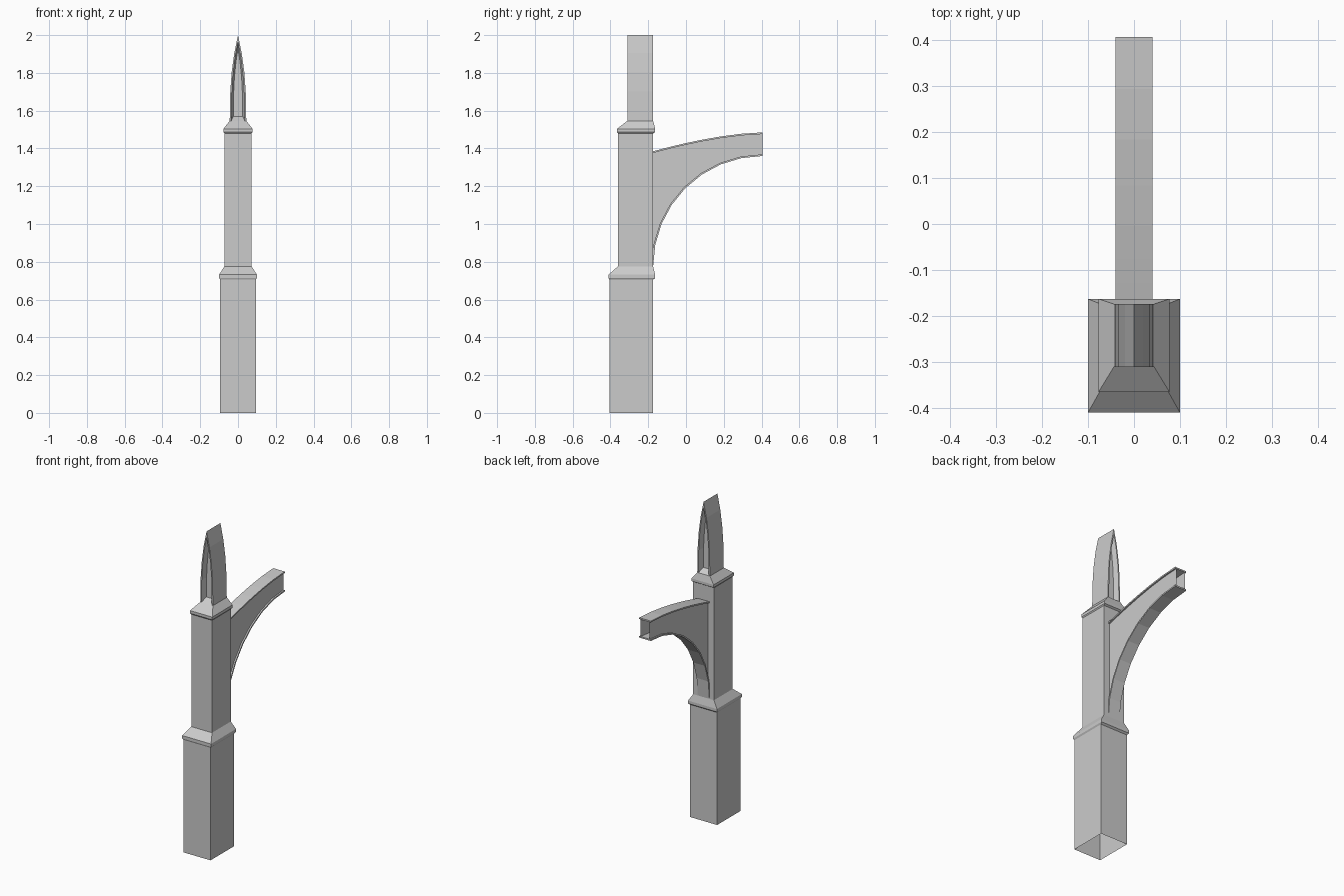
import bpy
import bmesh
import math

cube = bpy.data.objects.get("Cube")
if cube:
    bpy.data.objects.remove(cube, do_unlink=True)

stone = bpy.data.materials.new("grey_stone")
stone.use_nodes = True
stone.diffuse_color = (0.6, 0.6, 0.6, 1)
stone.node_tree.nodes["Principled BSDF"].inputs["Base Color"].default_value = (0.6, 0.6, 0.6, 1)


def finish(name, bm):
    bmesh.ops.recalc_face_normals(bm, faces=bm.faces)
    mesh = bpy.data.meshes.new(name)
    bm.to_mesh(mesh)
    bm.free()
    mesh.materials.append(stone)
    obj = bpy.data.objects.new(name, mesh)
    bpy.context.collection.objects.link(obj)
    return obj


def loft(name, loops, closed=True, caps=(False, False)):
    """Skin a series of point loops, optionally closing the ends."""
    bm = bmesh.new()
    rows = [[bm.verts.new(p) for p in loop] for loop in loops]
    n = len(rows[0])
    for a, b in zip(rows, rows[1:]):
        for i in range(n if closed else n - 1):
            j = (i + 1) % n
            bm.faces.new((a[i], a[j], b[j], b[i]))
    for row, cap in zip((rows[0], rows[-1]), caps):
        if cap:
            bm.faces.new(row)
    return finish(name, bm)


def ring(hx, front, back, z):
    return [(-hx, front, z), (hx, front, z), (hx, back, z), (-hx, back, z)]


# Pillar: open-bottomed base, sloped ledges and shaft
BACK, LIP = -0.174, -0.163
loft("base", [ring(0.094, -0.406, BACK, 0), ring(0.094, -0.406, BACK, 0.71)])
loft("lower_ledge", [ring(0.094, -0.406, BACK, 0.705), ring(0.1, -0.41, LIP, 0.714),
                     ring(0.1, -0.41, LIP, 0.732), ring(0.072, -0.36, BACK, 0.776)])
loft("shaft", [ring(0.072, -0.36, BACK, 0.776), ring(0.072, -0.36, BACK, 1.485)])
loft("upper_ledge", [ring(0.072, -0.36, BACK, 1.48), ring(0.077, -0.365, LIP, 1.487),
                     ring(0.077, -0.365, LIP, 1.504), ring(0.044, -0.311, BACK, 1.546)],
     caps=(False, True))


# Pointed finial with a splayed recess at front and back
def lancet(y, width, foot, tip):
    half = [(1, 0), (0.93, 0.34), (0.76, 0.57), (0.45, 0.79)]
    right = [(width * u, y, foot + (tip - foot) * v) for u, v in half]
    left = [(-x, yy, z) for x, yy, z in reversed(right)]
    return right + [(0, y, tip)] + left


FRONT = -0.311
loft("finial", [lancet(FRONT + 0.033, 0.025, 1.57, 1.93),
                lancet(FRONT, 0.036, 1.546, 1.968),
                lancet(FRONT, 0.044, 1.546, 2.0),
                lancet(BACK, 0.044, 1.546, 2.0),
                lancet(BACK, 0.036, 1.546, 1.968),
                lancet(BACK - 0.033, 0.025, 1.57, 1.93)], caps=(True, True))

# Flying arch: quarter-circle underside, gently rising top
END, SPAN, STEPS = 0.406, 0.58, 8
under, over = [], []
for i in range(STEPS + 1):
    a = math.pi / 2 * i / STEPS
    t = math.cos(a)
    under.append((END - SPAN * t, 0.776 + 0.584 * math.sin(a)))
    over.append((END - SPAN * t, 1.485 - 0.1 * t ** 1.6))
THICK = 0.009
under_in = [(END - (SPAN - THICK) * math.cos(math.pi / 2 * i / STEPS),
             0.776 + (0.584 + THICK) * math.sin(math.pi / 2 * i / STEPS))
            for i in range(STEPS + 1)]
# the inner skin of the lower flange lies towards the web, away from the arc centre
under_in = [(END - (SPAN + THICK) * (END - y) / (SPAN - THICK), z) for y, z in under_in]
over_in = [(y, z - THICK) for y, z in over]


def flange(name, lower, upper, hx):
    loops = [[(-hx, *p), (hx, *p), (hx, *q), (-hx, *q)] for p, q in zip(lower, upper)]
    loft(name, loops, caps=(True, True))


flange("arch_lower_flange", under, under_in, 0.04)
flange("arch_upper_flange", over_in, over, 0.04)

# Hollow arch: side webs between the flanges, open at the far end
for side, x in (("left", 0.031), ("right", -0.031)):
    loft("arch_web_" + side, [[(x, *p), (x, *q)] for p, q in zip(under, over_in)], closed=False)
